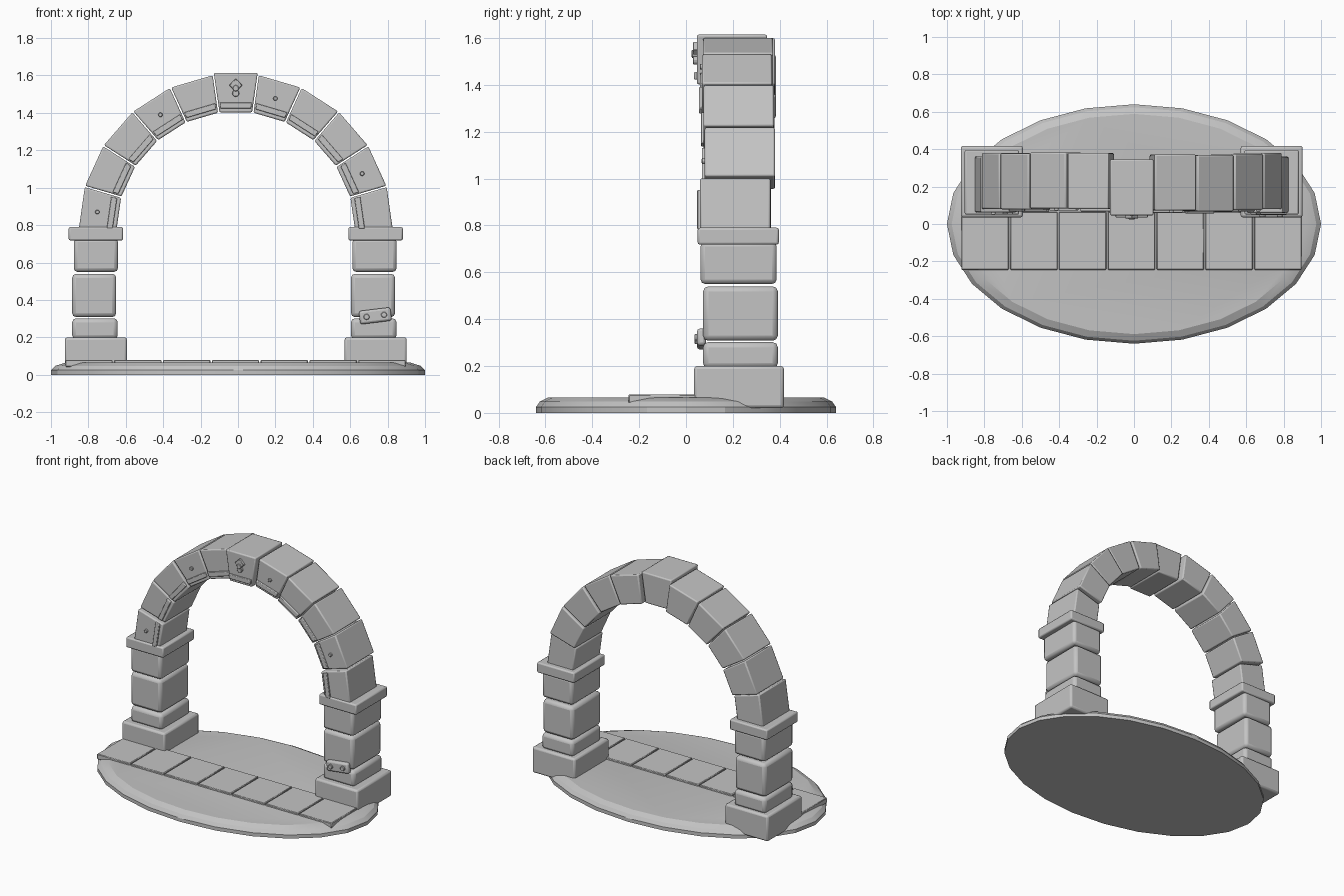
import bpy
import math
from mathutils import Matrix

old = bpy.data.objects.get("Cube")
if old:
    bpy.data.objects.remove(old, do_unlink=True)

stone = bpy.data.materials.new("grey stone")
stone.use_nodes = True
GREY = (0.55, 0.55, 0.55, 1)
stone.diffuse_color = GREY
stone.node_tree.nodes["Principled BSDF"].inputs["Base Color"].default_value = GREY

CX, SPRING = -0.012, 0.77      # arch centre
STEP = math.pi / 11            # angle of one arch stone


def finish(name, verts, faces, bevel=0, segments=2):
    mesh = bpy.data.meshes.new(name)
    mesh.from_pydata(verts, [], faces)
    mesh.materials.append(stone)
    ob = bpy.data.objects.new(name, mesh)
    bpy.context.collection.objects.link(ob)
    if bevel:
        mod = ob.modifiers.new("Bevel", "BEVEL")
        mod.width, mod.segments = bevel, segments
        mod.limit_method, mod.angle_limit = "ANGLE", math.radians(40)
    bpy.context.view_layer.objects.active = ob
    ob.select_set(True)
    bpy.ops.object.shade_smooth_by_angle(angle=math.radians(20))
    ob.select_set(False)
    return ob


def prism(name, outline, y0, y1, bevel=0, segments=2):
    """Extrude a counter-clockwise (x, z) outline from y0 back to y1."""
    n = len(outline)
    verts = [(x, y, z) for y in (y0, y1) for x, z in outline]
    faces = [tuple(range(n)), tuple(range(2 * n - 1, n - 1, -1))]
    faces += [(i, i + n, (i + 1) % n + n, (i + 1) % n) for i in range(n)]
    return finish(name, verts, faces, bevel, segments)


def box(name, x0, x1, y0, y1, z0, z1, bevel=0, segments=2):
    return prism(name, [(x0, z0), (x1, z0), (x1, z1), (x0, z1)], y0, y1, bevel, segments)


def disc(name, x, z, r, y0, y1, sides=12, bevel=0.003):
    pts = [(x + r * math.cos(math.tau * i / sides), z + r * math.sin(math.tau * i / sides))
           for i in range(sides)]
    return prism(name, pts, y0, y1, bevel, 1)


def polar(angle, r):
    return CX + r * math.sin(angle), SPRING + r * math.cos(angle)


def wedge(name, a, r0, r1, gap, y0, y1, bevel):
    """Arch piece centred on angle a from the vertical, with a parallel joint gap."""
    def corner(side, r):
        return polar(a + side * (STEP / 2 - gap / r), r)
    pts = [corner(-1, r0), corner(1, r0), corner(1, r1), corner(-1, r1)]
    return prism(name, pts, y0, y1, bevel)


# Oval ground slab with a sloping rim
SIDES = 24
rings = [(1, 0), (1, 0.025), (0.975, 0.048), (0.92, 0.066)]
verts = [(s * math.cos(math.tau * i / SIDES), 0.64 * s * math.sin(math.tau * i / SIDES), z)
         for s, z in rings for i in range(SIDES)]
faces = [tuple(range(SIDES - 1, -1, -1)),
         tuple(range((len(rings) - 1) * SIDES, len(rings) * SIDES))]
for k in range(len(rings) - 1):
    for i in range(SIDES):
        j = (i + 1) % SIDES
        faces.append((k * SIDES + i, k * SIDES + j, (k + 1) * SIDES + j, (k + 1) * SIDES + i))
finish("ground_base", verts, faces)

# Paved threshold
x_start, pitch = -0.927, 0.261
for i in range(7):
    x = x_start + i * pitch
    box(f"paving_slab_{i + 1}", x + 0.004, x + pitch - 0.004, -0.245, 0.065, 0.042, 0.079, 0.004, 1)

# Two stacked pillars: name, half width, right and left shift, y range, z range, bevel
PILLAR = [
    ("plinth", 0.166, 0, 0, 0.035, 0.418, 0.02, 0.2, 0.013),
    ("lower_block", 0.122, -0.005, -0.01, 0.073, 0.392, 0.19, 0.302, 0.022),
    ("middle_block", 0.118, -0.009, -0.014, 0.073, 0.392, 0.308, 0.54, 0.022),
    ("upper_block", 0.118, 0, -0.006, 0.062, 0.387, 0.55, 0.73, 0.02),
    ("capital", 0.145, 0, 0, 0.05, 0.396, 0.718, 0.79, 0.009),
]
for side, sign in (("right", -1), ("left", 1)):
    for name, half, shift_r, shift_l, y0, y1, z0, z1, bev in PILLAR:
        c = CX + sign * 0.748 + (shift_l if sign > 0 else shift_r)
        box(f"{side}_{name}", c - half, c + half, y0, y1, z0, z1, bev)

# Arch stones with slightly uneven depth, and a raised inner band
FRONTS = [0.062, 0.08, 0.078, 0.083, 0.08, 0.046, 0.072, 0.068, 0.075, 0.08, 0.06]
for i, y in enumerate(FRONTS):
    a = (i - 5) * STEP
    key = i == 5
    name = "keystone" if key else f"arch_stone_{i + 1}"
    wedge(name, a, 0.638, 0.852 if key else 0.84, 0.004, y, y + 0.3, 0.008)
    wedge(f"inner_band_{i + 1}", a, 0.658, 0.69, 0.012, y - 0.012, y + 0.02, 0.004)

# Small studs on alternate stones
for i, (x, z, y) in enumerate([(-0.752, 0.87, 0.062), (-0.415, 1.39, 0.083),
                               (0.2, 1.477, 0.072), (0.664, 1.075, 0.08)]):
    disc(f"stud_{i + 1}", x, z, 0.012, y - 0.013, y + 0.02)

# Keystone ornament: diamond with two beads
disc("keystone_diamond", CX, 1.548, 0.036, 0.03, 0.06, 4)
disc("keystone_bead_upper", CX, 1.532, 0.017, 0.024, 0.05)
disc("keystone_bead_lower", CX, 1.505, 0.019, 0.03, 0.06)

# Tilted repair plate with rivets on the left pillar
parts = [box("repair_plate", -0.085, 0.085, 0.047, 0.085, -0.036, 0.036, 0.012),
         disc("plate_rivet_right", -0.047, 0, 0.016, 0.036, 0.06),
         disc("plate_rivet_left", 0.047, 0, 0.016, 0.036, 0.06)]
for ob in parts:
    ob.matrix_world = Matrix.Translation((0.734, 0, 0.315)) @ Matrix.Rotation(math.radians(-7), 4, "Y")
